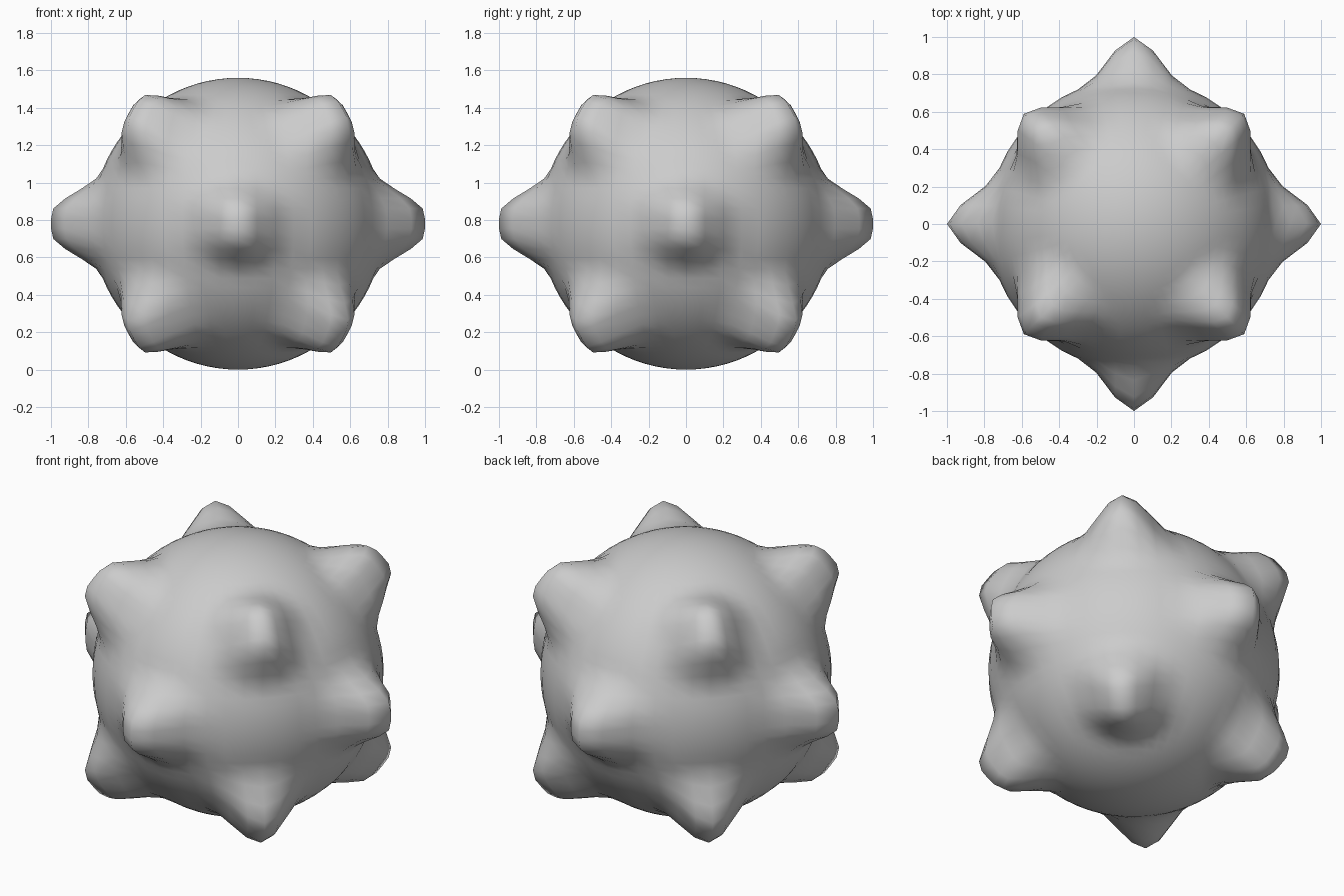
import bpy
import bmesh
import math
from mathutils import Vector

cube = bpy.data.objects.get("Cube")
if cube:
    bpy.data.objects.remove(cube, do_unlink=True)

RADIUS = 0.78
HEIGHT = 0.22     # how far each spike is pulled out
REACH = 0.28      # falloff distance around each spike


def spike(azimuth, latitude, flat):
    """Outward, sideways and upward axes of a spike, and its flat half-height."""
    a, l = math.radians(azimuth), math.radians(latitude)
    out = Vector((math.cos(l) * math.cos(a), math.cos(l) * math.sin(a), math.sin(l)))
    side = Vector((-math.sin(a), math.cos(a), 0))
    return out, side, out.cross(side), flat


# Four spikes round the middle, and four above and below between them
spikes = [spike(90 * i, 0, 0.055) for i in range(4)]
spikes += [spike(45 + 90 * i, lat, 0.07) for i in range(4) for lat in (-38.2, 38.2)]


def pulled(co):
    """Move a point of the ball outward by the smooth falloff of each spike."""
    result = co.copy()
    for out, side, up, flat in spikes:
        if co.dot(out) <= 0:
            continue
        across = co.dot(side)
        along = max(0, abs(co.dot(up)) - flat) * 1.25
        t = max(0, 1 - math.hypot(across, along) / REACH)
        result += out * HEIGHT * t * t * (3 - 2 * t)
    return result


# Spiked ball: one sphere with the spikes drawn out of its surface
bm = bmesh.new()
bmesh.ops.create_uvsphere(bm, u_segments=48, v_segments=45, radius=RADIUS)
for v in bm.verts:
    v.co = pulled(v.co) + Vector((0, 0, RADIUS))
for f in bm.faces:
    f.smooth = True
mesh = bpy.data.meshes.new("spiked_ball")
bm.to_mesh(mesh)
bm.free()

# Plain grey material
grey = bpy.data.materials.new("plain_grey")
grey.use_nodes = True
color = (0.6, 0.6, 0.6, 1)
grey.diffuse_color = color
grey.node_tree.nodes["Principled BSDF"].inputs["Base Color"].default_value = color
mesh.materials.append(grey)

ball = bpy.data.objects.new("spiked_ball", mesh)
bpy.context.collection.objects.link(ball)
